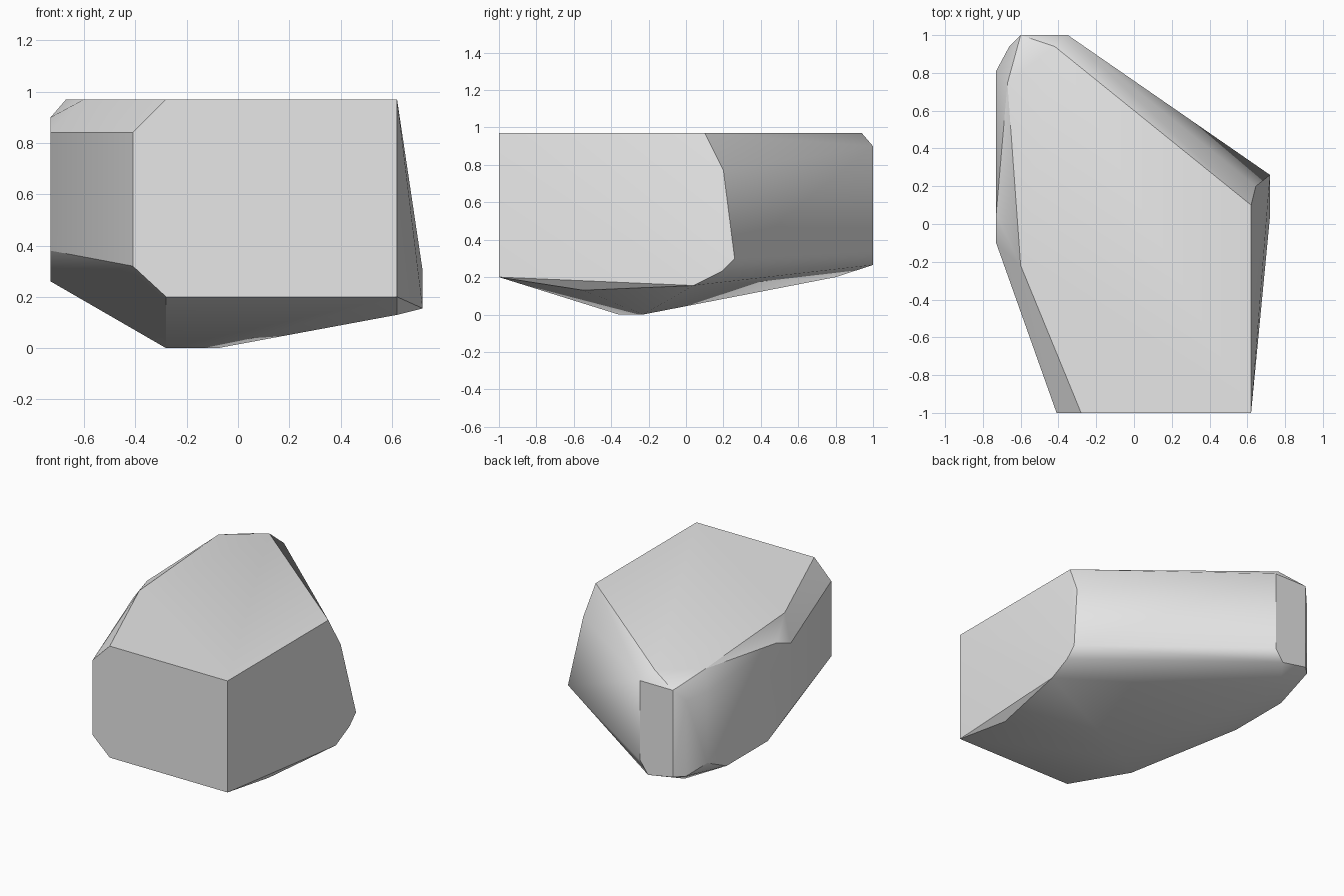
import bpy
import bmesh
import math

cube = bpy.data.objects.get("Cube")
if cube:
    bpy.data.objects.remove(cube, do_unlink=True)


def make_material(name, colour):
    material = bpy.data.materials.new(name)
    material.use_nodes = True
    material.diffuse_color = colour
    material.node_tree.nodes["Principled BSDF"].inputs["Base Color"].default_value = colour
    return material


def facet(axis, level, outline):
    """Corners of a flat cut across one axis, given by the other two coordinates."""
    corners = []
    for pair in outline:
        corner = list(pair)
        corner.insert("xyz".index(axis), level)
        corners.append(corner)
    return corners


# Front cut, with its right corners chipped off
front = facet("y", -1, [(-.28, .97), (.62, .97), (.62, .2), (-.28, .2),
                        (-.41, .32), (-.41, .84)])
# Level top
top = facet("z", .97, [(.62, .1), (-.42, .94), (-.67, .745), (-.6, -.22)])
# Narrow back cut
back = facet("y", 1, [(-.35, .9), (-.6, .9), (-.6, .3), (-.41, .265), (-.35, .35)])
# Tall right flank
right_flank = facet("x", -.73, [(-.1, .84), (.05, .9), (.81, .85), (.81, .36),
                                (.6, .26), (.15, .26), (-.1, .38)])
# Left flank with its protruding lower edge
left_ridge = facet("x", .72, [(.26, .3), (.19, .23), (.04, .155)])
left_flank = facet("x", .62, [(-.55, .13)])
left_bulge = facet("x", .645, [(.2, .77)])
# Underside and worn rear corner
underside = facet("z", 0, [(-.28, -.36), (-.08, -.23)])
rear_corner = facet("x", -.66, [(.94, .82), (.94, .3)]) + facet("z", .2, [(-.55, .8)])

# Wrap the cuts in a single convex stone
bm = bmesh.new()
for corner in (front + top + back + right_flank + left_ridge + left_flank
               + left_bulge + underside + rear_corner):
    bm.verts.new(corner)
hull = bmesh.ops.convex_hull(bm, input=bm.verts)
loose = [v for v in bm.verts if not v.link_faces]
bmesh.ops.delete(bm, geom=loose, context="VERTS")
bmesh.ops.dissolve_limit(bm, angle_limit=math.radians(1), verts=bm.verts, edges=bm.edges)
bmesh.ops.recalc_face_normals(bm, faces=bm.faces)

mesh = bpy.data.meshes.new("rock")
bm.to_mesh(mesh)
bm.free()
mesh.materials.append(make_material("stone grey", (.8, .8, .8, 1)))

rock = bpy.data.objects.new("rock", mesh)
bpy.context.collection.objects.link(rock)
bpy.ops.object.select_all(action="DESELECT")
rock.select_set(True)
bpy.context.view_layer.objects.active = rock
bpy.ops.object.shade_smooth_by_angle(angle=math.radians(30))
